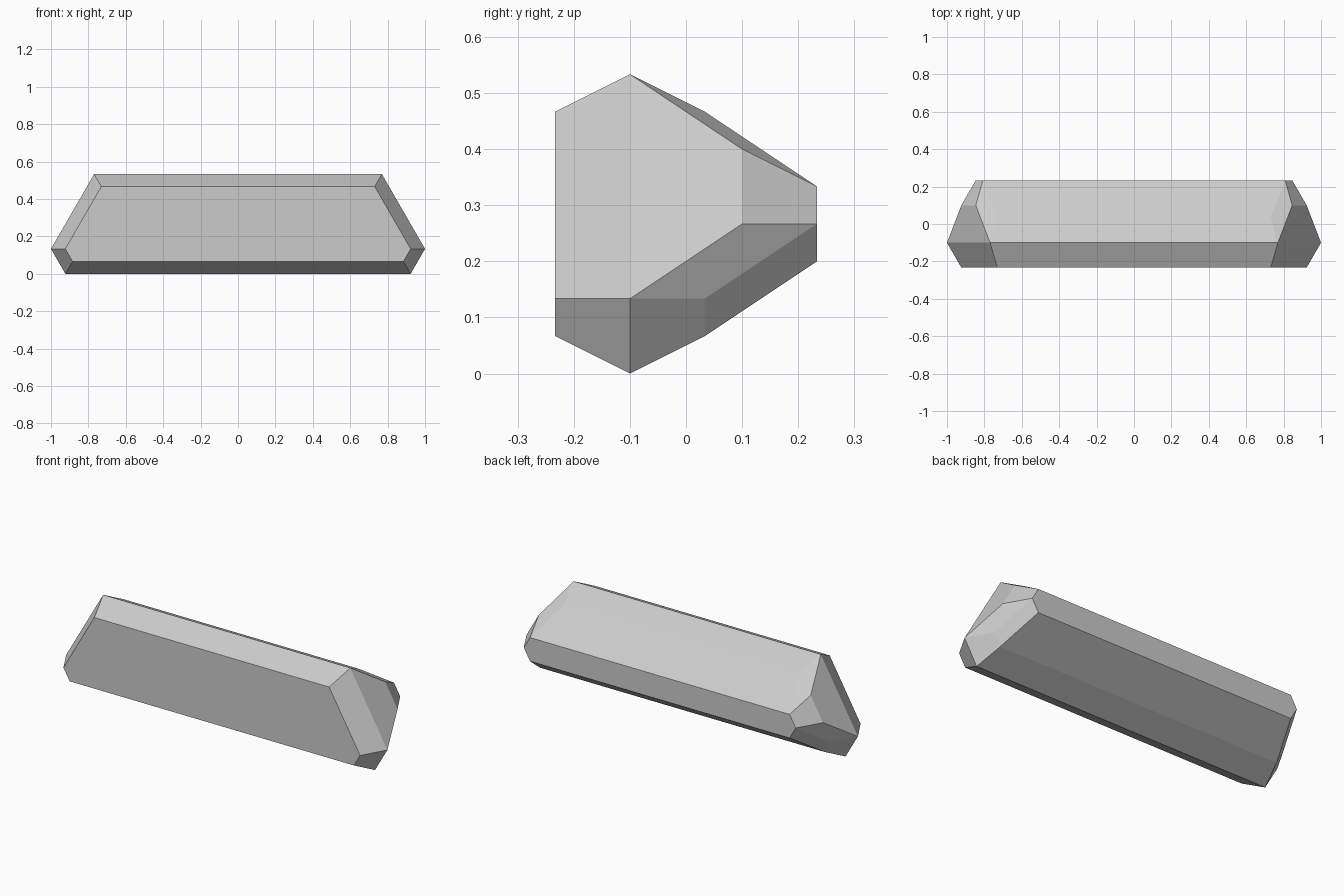
import bpy
import bmesh

cube = bpy.data.objects.get("Cube")
if cube:
    bpy.data.objects.remove(cube, do_unlink=True)

# Facet corners of one end, in steps along length, depth and height
LENGTH_STEP, STEP = 1 / 26, 1 / 15
corners = {
    "front_top": (19, -3.5, 7),
    "ridge": (20, -1.5, 8),
    "shoulder": (19, 0.5, 7),
    "back_cheek": (22, 1.5, 6),
    "back_top": (21, 3.5, 5),
    "back_tip": (22, 3.5, 4),
    "cheek_low": (24, 1.5, 4),
    "tip": (26, -1.5, 2),
    "front_tip": (24, -3.5, 2),
    "front_low": (23, -3.5, 1),
    "keel": (24, -1.5, 0),
    "belly": (23, 0.5, 1),
    "belly_tip": (24, 0.5, 2),
    "back_low": (21, 3.5, 3),
}

# Facets closing each end
end_facets = [
    "front_top ridge tip front_tip",
    "ridge back_cheek cheek_low tip",
    "ridge shoulder back_top back_cheek",
    "back_cheek back_top back_tip cheek_low",
    "cheek_low back_tip belly_tip tip",
    "tip keel front_low front_tip",
    "tip belly_tip belly keel",
    "belly_tip back_tip back_low belly",
]

# Long facets, each running between matching edges of both ends
long_facets = [
    "front_top ridge",
    "ridge shoulder",
    "shoulder back_top",
    "back_top back_tip back_low",
    "back_low belly",
    "belly keel",
    "keel front_low",
    "front_low front_tip front_top",
]

bm = bmesh.new()
left, right = [
    {name: bm.verts.new((side * x * LENGTH_STEP, y * STEP, z * STEP))
     for name, (x, y, z) in corners.items()}
    for side in (1, -1)
]
for end in (left, right):
    for facet in end_facets:
        bm.faces.new([end[name] for name in facet.split()])
for facet in long_facets:
    names = facet.split()
    bm.faces.new([left[n] for n in names] + [right[n] for n in reversed(names)])
bmesh.ops.recalc_face_normals(bm, faces=bm.faces[:])

mesh = bpy.data.meshes.new("faceted_bar")
bm.to_mesh(mesh)
bm.free()

# Plain grey finish
grey = bpy.data.materials.new("light_grey")
grey.use_nodes = True
colour = (0.6, 0.6, 0.6, 1)
grey.diffuse_color = colour
grey.node_tree.nodes["Principled BSDF"].inputs["Base Color"].default_value = colour
mesh.materials.append(grey)

bar = bpy.data.objects.new("faceted_bar", mesh)
bpy.context.collection.objects.link(bar)
